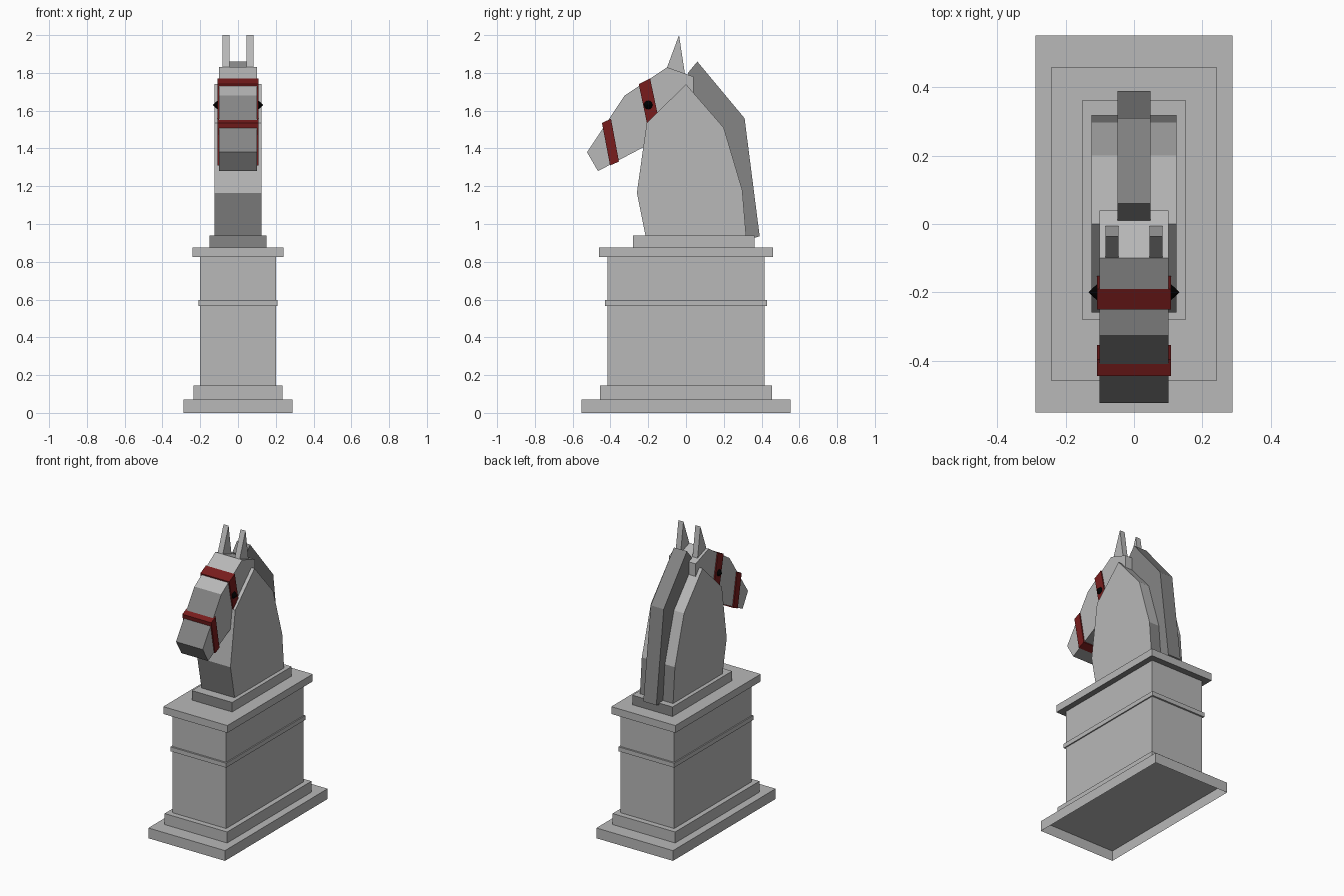
import bpy
import bmesh
import math
from mathutils import Matrix

if "Cube" in bpy.data.objects:
    bpy.data.objects.remove(bpy.data.objects["Cube"])


def material(name, rgb):
    m = bpy.data.materials.new(name)
    m.diffuse_color = (*rgb, 1.0)
    m.use_nodes = True
    m.node_tree.nodes["Principled BSDF"].inputs["Base Color"].default_value = m.diffuse_color
    return m


STONE = material("stone_grey", (0.48, 0.48, 0.48))
DARK = material("dark_grey", (0.235, 0.235, 0.235))
RED = material("deep_red", (0.19, 0.012, 0.012))
BLACK = material("black", (0.0, 0.0, 0.0))


def finish(bm, name, mat, dark_rule=None):
    """Make the object; faces that satisfy dark_rule become dark grey."""
    bmesh.ops.recalc_face_normals(bm, faces=bm.faces)
    if dark_rule:
        for f in bm.faces:
            f.material_index = int(dark_rule(f.normal, f.calc_center_median()))
    mesh = bpy.data.meshes.new(name)
    mesh.materials.append(mat)
    if dark_rule:
        mesh.materials.append(DARK)
    bm.to_mesh(mesh)
    bm.free()
    obj = bpy.data.objects.new(name, mesh)
    bpy.context.collection.objects.link(obj)
    return obj


def prism(name, profile, x0, x1, mat, dark_rule=None):
    """Extrude a (y, z) side profile from x0 to x1."""
    bm = bmesh.new()
    face = bm.faces.new([bm.verts.new((x0, y, z)) for y, z in profile])
    side = bmesh.ops.extrude_face_region(bm, geom=[face])["geom"]
    verts = [v for v in side if isinstance(v, bmesh.types.BMVert)]
    bmesh.ops.translate(bm, vec=(x1 - x0, 0, 0), verts=verts)
    return finish(bm, name, mat, dark_rule)


def slab(name, hx, y0, y1, z0, z1, open_bottom=False, dark_rule=None):
    obj = prism(name, [(y0, z0), (y1, z0), (y1, z1), (y0, z1)], -hx, hx,
                STONE, dark_rule)
    if open_bottom:
        bm = bmesh.new()
        bm.from_mesh(obj.data)
        under = [f for f in bm.faces if f.normal.z < -0.9]
        bmesh.ops.delete(bm, geom=under, context='FACES_ONLY')
        bm.to_mesh(obj.data)
        bm.free()
    return obj


def underside(n, c):
    return n.z < -0.9


# Pedestal
slab("pedestal_base", 0.289, -0.553, 0.553, 0.0, 0.07, open_bottom=True)
slab("pedestal_step", 0.236, -0.454, 0.454, 0.07, 0.145, dark_rule=underside)
slab("pedestal_body", 0.202, -0.416, 0.416, 0.145, 0.825)
slab("pedestal_band", 0.21, -0.428, 0.428, 0.567, 0.597)
slab("pedestal_cap", 0.242, -0.46, 0.46, 0.825, 0.875, dark_rule=underside)
slab("bust_plate", 0.152, -0.28, 0.362, 0.875, 0.94,
     dark_rule=lambda n, c: abs(n.y) > 0.9)

# Neck: the lowest front and back faces are dark
prism("neck", [(-0.215, 0.94), (-0.26, 1.165), (-0.208, 1.535), (0, 1.74),
               (0.2, 1.51), (0.298, 1.18), (0.318, 0.94)], -0.125, 0.125, STONE,
      lambda n, c: abs(n.x) < 0.5 and c.z < 1.2)

# Head: nose bridge, muzzle and jaw are dark
prism("head", [(-0.524, 1.38), (-0.466, 1.28), (-0.228, 1.405), (0.04, 1.5),
               (0.04, 1.78), (-0.10, 1.83), (-0.325, 1.68)], -0.101, 0.101, STONE,
      lambda n, c: abs(n.x) < 0.5 and c.z < 1.6 and c.y < 0)

# Mane
prism("mane", [(0.01, 1.8), (0.06, 1.86), (0.31, 1.56), (0.39, 0.935),
               (0.27, 0.9), (0.2, 1.2), (0.07, 1.55)], -0.049, 0.049, DARK)

# Bridle straps
prism("brow_strap", [(-0.25, 1.74), (-0.19, 1.77), (-0.12, 1.44), (-0.183, 1.42)],
      -0.109, 0.109, RED)
prism("nose_strap", [(-0.445, 1.535), (-0.397, 1.557), (-0.355, 1.33), (-0.402, 1.31)],
      -0.109, 0.109, RED)

# Ears and eyes on both sides
for label, s in (("left", -1), ("right", 1)):
    prism(label + "_ear", [(-0.10, 1.83), (-0.037, 2.0), (-0.005, 1.79)],
          s * 0.045, s * 0.083, STONE)
    bm = bmesh.new()
    bmesh.ops.create_cone(bm, cap_ends=True, segments=12, radius1=0.024,
                          radius2=0.0, depth=0.026)
    turn = Matrix.Rotation(s * math.pi / 2, 4, 'Y')
    bmesh.ops.transform(bm, verts=bm.verts,
                        matrix=Matrix.Translation((s * 0.121, -0.2, 1.63)) @ turn)
    bmesh.ops.remove_doubles(bm, verts=bm.verts, dist=0.0001)
    finish(bm, label + "_eye", BLACK)
